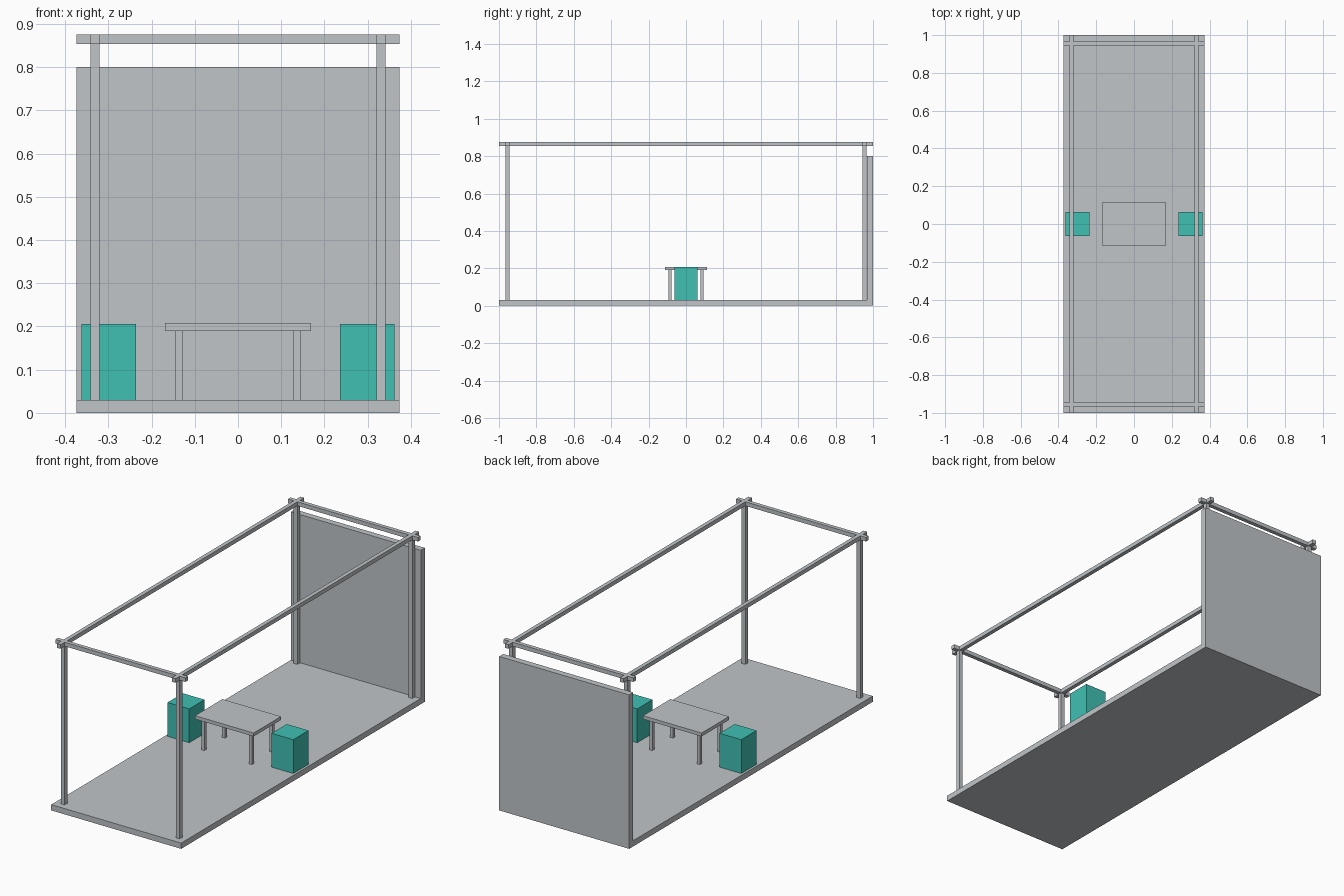
import bpy

cube = bpy.data.objects.get("Cube")
if cube:
    bpy.data.objects.remove(cube, do_unlink=True)


def material(name, color):
    mat = bpy.data.materials.new(name)
    mat.use_nodes = True
    mat.diffuse_color = color
    mat.node_tree.nodes["Principled BSDF"].inputs["Base Color"].default_value = color
    return mat


grey = material("light grey", (0.53, 0.56, 0.58, 1))
teal = material("teal", (0.05, 0.53, 0.45, 1))


def box(name, x, y, z, mat=grey):
    """Axis-aligned box from (low, high) spans on each axis."""
    spans = (x, y, z)
    bpy.ops.mesh.primitive_cube_add(size=1, location=[(a + b) / 2 for a, b in spans])
    obj = bpy.context.object
    obj.name = name
    obj.scale = [b - a for a, b in spans]
    bpy.ops.object.transform_apply(location=False, rotation=False, scale=True)
    obj.data.materials.append(mat)
    return obj


def around(center, width):
    return (center - width / 2, center + width / 2)


HALF_X, HALF_Y = 0.3735, 1.0
FLOOR, TOP, BAR = 0.03, 0.875, 0.021
POST_X, POST_Y = 0.3305, 0.955
TABLE_UNDER, TABLE_TOP = 0.19, 0.208
sides = ((-1, "right"), (1, "left"))
ends = ((-1, "front"), (1, "back"))

# Floor slab and back wall
box("floor", (-HALF_X, HALF_X), (-HALF_Y, HALF_Y), (0, FLOOR))
box("back_wall", (-HALF_X, HALF_X), (HALF_Y - 0.033, HALF_Y), (FLOOR, 0.80))

# Open frame: crossing roof beams on four posts
beam_z = (TOP - BAR, TOP)
for sx, side in sides:
    box(f"{side}_beam", around(sx * POST_X, BAR), (-HALF_Y, HALF_Y), beam_z)
for sy, end in ends:
    box(f"{end}_beam", (-HALF_X, HALF_X), around(sy * POST_Y, BAR), beam_z)
    for sx, side in sides:
        box(f"{end}_{side}_post", around(sx * POST_X, BAR),
            around(sy * POST_Y, BAR), (FLOOR, TOP))

# Table
box("table_top", around(0, 0.337), around(0, 0.225), (TABLE_UNDER, TABLE_TOP))
for sx, side in sides:
    for sy, end in ends:
        box(f"table_{end}_{side}_leg", around(sx * 0.1365, 0.0165),
            around(sy * 0.085, 0.0165), (FLOOR, TABLE_UNDER))

# Block stools on either side of the table
for sx, side in sides:
    box(f"{side}_stool", around(sx * 0.299, 0.125), around(0, 0.125),
        (FLOOR, 0.206), teal)
